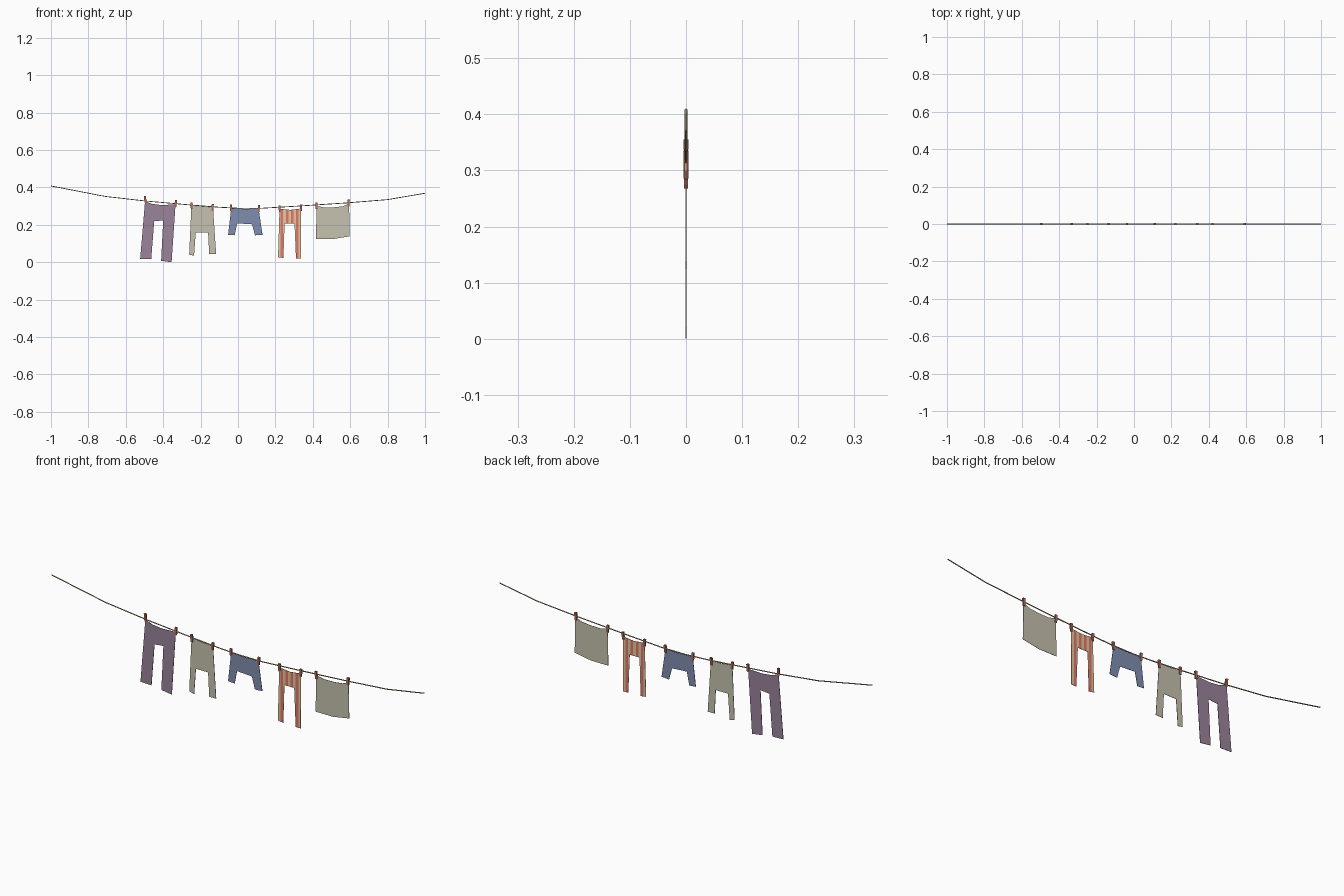
import bpy, bmesh, math
from mathutils import Vector, Matrix

if "Cube" in bpy.data.objects:
    bpy.data.objects.remove(bpy.data.objects["Cube"])


def mat(name, r, g, b):
    m = bpy.data.materials.new(name)
    m.diffuse_color = tuple((c / 255) ** 2.2 for c in (r, g, b)) + (1,)
    m.use_nodes = True
    m.node_tree.nodes["Principled BSDF"].inputs["Base Color"].default_value = m.diffuse_color
    return m


PURPLE = mat("purple cloth", 153, 130, 153)
GREY = mat("linen cloth", 197, 192, 174)
BLUE = mat("blue cloth", 127, 141, 174)
RED = mat("stripe red", 222, 118, 112)
TAN = mat("stripe tan", 230, 200, 150)
WOOD = mat("peg wood", 186, 112, 94)
ROPE = mat("rope", 172, 160, 124)


def add(name, bm, mats):
    bmesh.ops.recalc_face_normals(bm, faces=bm.faces)
    me = bpy.data.meshes.new(name)
    bm.to_mesh(me)
    bm.free()
    for m in mats:
        me.materials.append(m)
    ob = bpy.data.objects.new(name, me)
    bpy.context.collection.objects.link(ob)
    return ob


def cloth(name, outline, mats, stripes=0):
    """Thin sheet cut from an x/z outline, optionally split into vertical stripes."""
    t = 0.0008
    bm = bmesh.new()
    f = bm.faces.new([bm.verts.new((x, -t, z)) for x, z in outline])
    x0, x1 = min(p[0] for p in outline), max(p[0] for p in outline)
    w = (x1 - x0) / max(stripes, 1)
    for i in range(1, stripes):
        bmesh.ops.bisect_plane(bm, geom=bm.verts[:] + bm.edges[:] + bm.faces[:],
                               plane_co=(x0 + i * w, 0, 0), plane_no=(1, 0, 0))
    ext = bmesh.ops.extrude_face_region(bm, geom=bm.faces[:], use_keep_orig=True)
    for v in ext["geom"]:
        if isinstance(v, bmesh.types.BMVert):
            v.co.y += 2 * t
    if stripes:
        for f in bm.faces:
            f.material_index = int((f.calc_center_median().x - x0) / w) % 2
    bmesh.ops.triangulate(bm, faces=[f for f in bm.faces if len(f.verts) > 4])
    return add(name, bm, mats)


# Rope sagging between its two ends
cu = bpy.data.curves.new("rope", "CURVE")
cu.dimensions = "3D"
cu.bevel_depth = 0.0024
cu.bevel_resolution = 1
path = [(-1, .408), (-.71, .352), (-.49, .327), (-.25, .306), (-.1, .294), (0, .289),
        (.13, .289), (.334, .301), (.59, .318), (.8, .335), (1, .369)]
sp = cu.splines.new("POLY")
sp.points.add(len(path) - 1)
for p, (x, z) in zip(sp.points, path):
    p.co = (x, 0, z, 1)
cu.materials.append(ROPE)
rope = bpy.data.objects.new("rope", cu)
bpy.context.collection.objects.link(rope)

# Hanging laundry: outline runs along the waist, then round the legs
cloth("long_trousers", [(-.497, .326), (-.46, .312), (-.41, .306), (-.334, .309), (-.355, 0),
                        (-.411, .008), (-.400, .224), (-.448, .219), (-.464, .016),
                        (-.523, .018)], [PURPLE])
cloth("linen_trousers", [(-.249, .305), (-.19, .297), (-.134, .298), (-.117, .044),
                         (-.154, .044), (-.160, .160), (-.226, .160), (-.235, .035),
                         (-.261, .041)], [GREY])
cloth("shorts", [(-.036, .292), (.035, .285), (.110, .288), (.131, .147), (.091, .144),
                 (.075, .203), (-.005, .208), (-.018, .144), (-.053, .147)], [BLUE])
cloth("striped_trousers", [(.222, .286), (.28, .280), (.338, .287), (.337, .021), (.310, .021),
                           (.302, .208), (.249, .208), (.243, .023), (.214, .027)],
      [TAN, RED], stripes=9)
cloth("towel", [(.420, .302), (.46, .293), (.515, .294), (.56, .299), (.594, .313),
                (.597, .139), (.51, .124), (.417, .124)], [GREY])

# Clothes pegs: two tapered prongs pinching the rope
pegs = [(-.496, .355), (-.333, .332), (-.248, .320), (-.136, .311), (-.037, .308),
        (.111, .306), (.223, .304), (.337, .309), (.420, .320), (.591, .335)]
for i, (x, top) in enumerate(pegs):
    bm = bmesh.new()
    for s in (-1, 1):
        c = bmesh.ops.create_cube(bm, size=1)["verts"]
        for v in c:
            hi = v.co.z > 0
            outer = v.co.y * s > 0
            v.co = Vector((v.co.x * 0.011,
                           s * ((0.0045 if hi else 0.0035) if outer else 0.0006),
                           0.018 if hi else -0.018))
    lean = math.radians(4 if i % 2 else -4)
    bm.transform(Matrix.Translation((x, 0, top - 0.018)) @ Matrix.Rotation(lean, 4, "Y"))
    add(f"peg_{i + 1}", bm, [WOOD])
